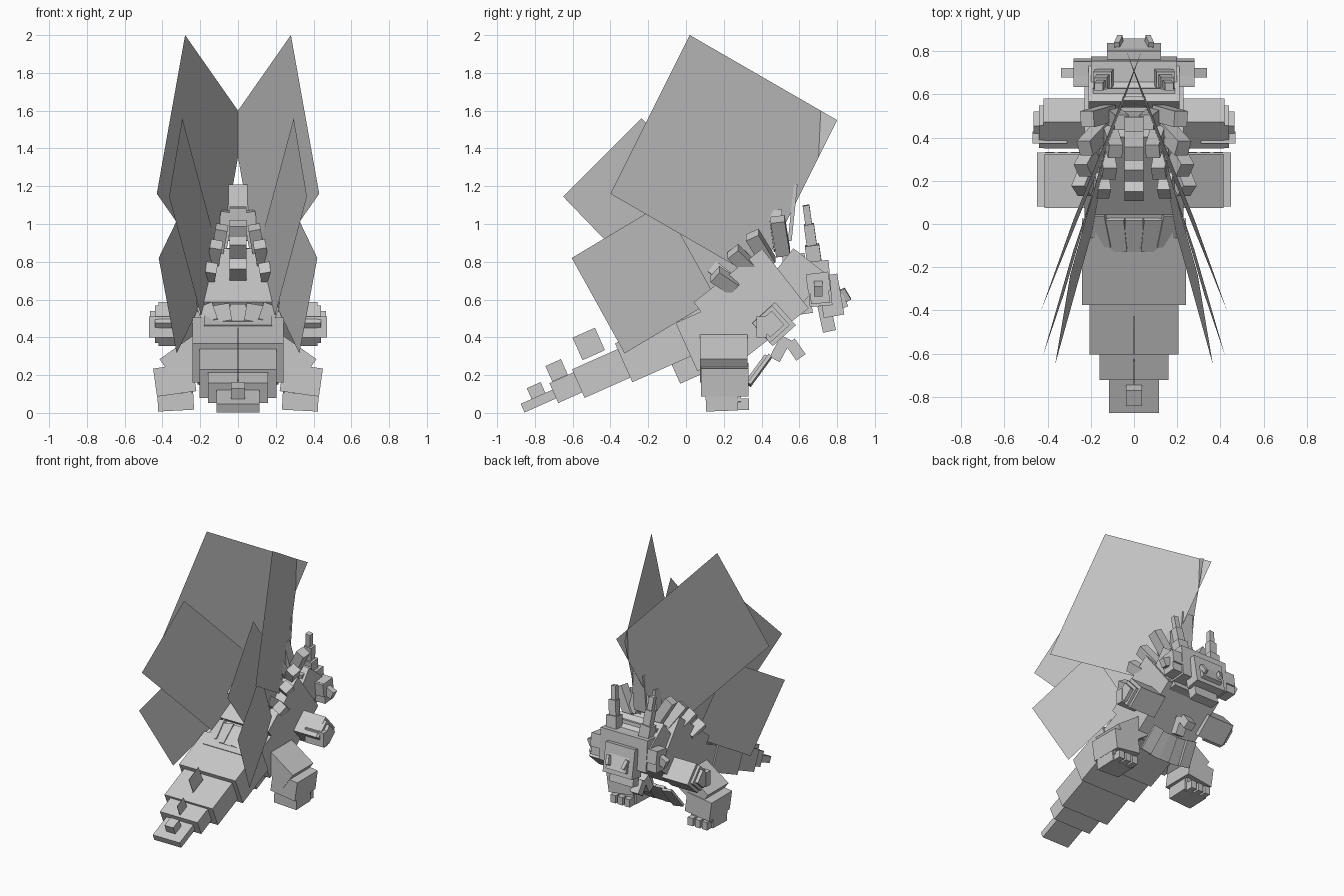
import bpy
from math import radians
from mathutils import Vector, Euler

cube = bpy.data.objects.get("Cube")
if cube:
    bpy.data.objects.remove(cube, do_unlink=True)

grey = bpy.data.materials.new("plain grey")
grey.use_nodes = True
colour = (0.58, 0.58, 0.58, 1)
grey.diffuse_color = colour
grey.node_tree.nodes["Principled BSDF"].inputs["Base Color"].default_value = colour


def make(name, verts, faces):
    mesh = bpy.data.meshes.new(name)
    mesh.from_pydata(verts, [], faces)
    mesh.materials.append(grey)
    obj = bpy.data.objects.new(name, mesh)
    bpy.context.scene.collection.objects.link(obj)
    return obj


def box(name, centre, size, tilt=0, roll=0):
    """Box tilted about x, then rolled about y (degrees)."""
    turn = Euler((radians(tilt), radians(roll), 0)).to_matrix()
    verts = [Vector(centre) + turn @ Vector((x * size[0], y * size[1], z * size[2])) / 2
             for x in (-1, 1) for y in (-1, 1) for z in (-1, 1)]
    faces = [(0, 1, 3, 2), (4, 6, 7, 5), (0, 4, 5, 1),
             (2, 3, 7, 6), (0, 2, 6, 4), (1, 5, 7, 3)]
    return make(name, verts, faces)


def pair(name, centre, size, tilt=0, roll=0):
    for side, s in (("left", 1), ("right", -1)):
        box(side + "_" + name, (s * centre[0], centre[1], centre[2]), size, tilt, s * roll)


def wing(name, top, back, front):
    """Flat parallelogram on each side, from three corners."""
    a, b, c = Vector(top), Vector(back), Vector(front)
    for side, s in (("left", 1), ("right", -1)):
        make(side + "_" + name, [(s * p.x, p.y, p.z) for p in (a, b, b + c - a, c)],
             [(0, 1, 2, 3)])


# Wings
wing("upper_wing", (.28, .02, 2), (.43, -.40, 1.16), (-.035, .80, 1.55))
wing("middle_wing", (.295, -.235, 1.56), (.365, -.65, 1.145), (.11, .43, .87))
wing("lower_wing", (.28, -.12, 1.11), (.42, -.605, .82), (.185, .16, .605))

# Tail, from tip to hip: start y, start z, width, height, length
tail = [(-.865, .025, .23, .05, .25), (-.70, .105, .32, .115, .27),
        (-.57, .155, .41, .165, .34), (-.33, .265, .48, .225, .34),
        (-.10, .31, .36, .34, .32)]
for i, (y, z, w, h, length) in enumerate(tail):
    box(f"tail_{i + 1}", (0, y + length * .457, z + length * .203), (w, length, h), 24)
box("tail_tip_plate", (0, -.79, .11), (.075, .08, .08), 24)
for i, (y, z, s) in enumerate([(-.685, .225, .09), (-.515, .365, .13)]):
    box(f"tail_plate_{i + 1}", (0, y, z), (.004, s, s), 24)

# Body and neck
box("hip", (0, .14, .41), (.46, .30, .28), 24)
box("chest", (0, .345, .57), (.46, .46, .40), 38)
box("neck", (0, .55, .67), (.42, .22, .34), -38)
box("neck_front", (0, .59, .68), (.38, .12, .32), 8)

# Overlapping scales on the hip and belly
for x in (-.16, -.08, 0, .08, .16):
    back = .02 * (abs(x) < .1)
    box("hip_scale", (x, -.03 - back, .52), (.085, .17, .025), 32, x * 120)
    box("belly_scale", (x, .39 - back, .225), (.085, .19, .02), 54, -x * 60)

# Back plates: a middle row and splayed side rows
plates = [(.18, .75, .13, 52), (.28, .85, .17, 42), (.37, .92, .19, 28), (.475, .985, .21, 8)]
for i, (y, z, h, tilt) in enumerate(plates):
    box(f"back_plate_{i + 1}", (0, y, z), (.09, .07, h), tilt)
    pair(f"side_plate_{i + 1}", (.15 - .025 * i, y + .01, z - .02), (.065, .07, h), tilt, -10)
    pair(f"outer_plate_{i + 1}", (.225 - .02 * i, y + .025, z - .05), (.07, .075, h), tilt, 30)
box("nape_plate", (0, .565, 1.06), (.105, .02, .30), -6)

# Head
box("skull", (0, .705, .685), (.40, .12, .24), 5)
box("brow", (0, .70, .69), (.56, .12, .10), 8)
box("muzzle", (0, .765, .62), (.25, .11, .22), 10)
box("nose", (0, .80, .61), (.17, .07, .13), 25)
box("jaw", (0, .745, .50), (.20, .07, .14), 12)
pair("cheek", (.21, .705, .66), (.14, .10, .16), 5)
pair("ear", (.29, .70, .66), (.08, .045, .06), 0, 25)
pair("eye", (.24, .695, .645), (.10, .035, .04))
pair("tusk", (.07, .835, .62), (.025, .05, .07), 30, 15)
for i, (y, z, s, h) in enumerate([(.675, .83, .085, .12), (.66, .93, .06, .14), (.645, 1.03, .04, .14)]):
    pair(f"horn_{i + 1}", (.14 + .008 * i, y, z), (s, s * .9, h), 8, 6)

# Arms
pair("upper_arm", (.31, .465, .47), (.22, .165, .165), 42)
pair("forearm", (.37, .45, .47), (.14, .14, .14), 42)
pair("hand", (.42, .45, .47), (.09, .10, .10), 42)
pair("hand_back", (.39, .40, .455), (.16, .055, .11))

# Claws under the chest
box("chest_claw", (0, .58, .335), (.07, .06, .10), 35)
box("belly_claw", (0, .50, .34), (.07, .06, .13), -28)

# Legs
pair("thigh", (.27, .20, .295), (.25, .25, .15), 0, 35)
pair("shin", (.335, .205, .175), (.21, .25, .15), 0, 8)
pair("ankle", (.33, .20, .10), (.17, .18, .10), 0, -6)
pair("foot", (.33, .19, .06), (.19, .17, .09), 2, 3)
for x in (.27, .33, .39):
    pair("toe", (x, .295, .045), (.045, .075, .06))
